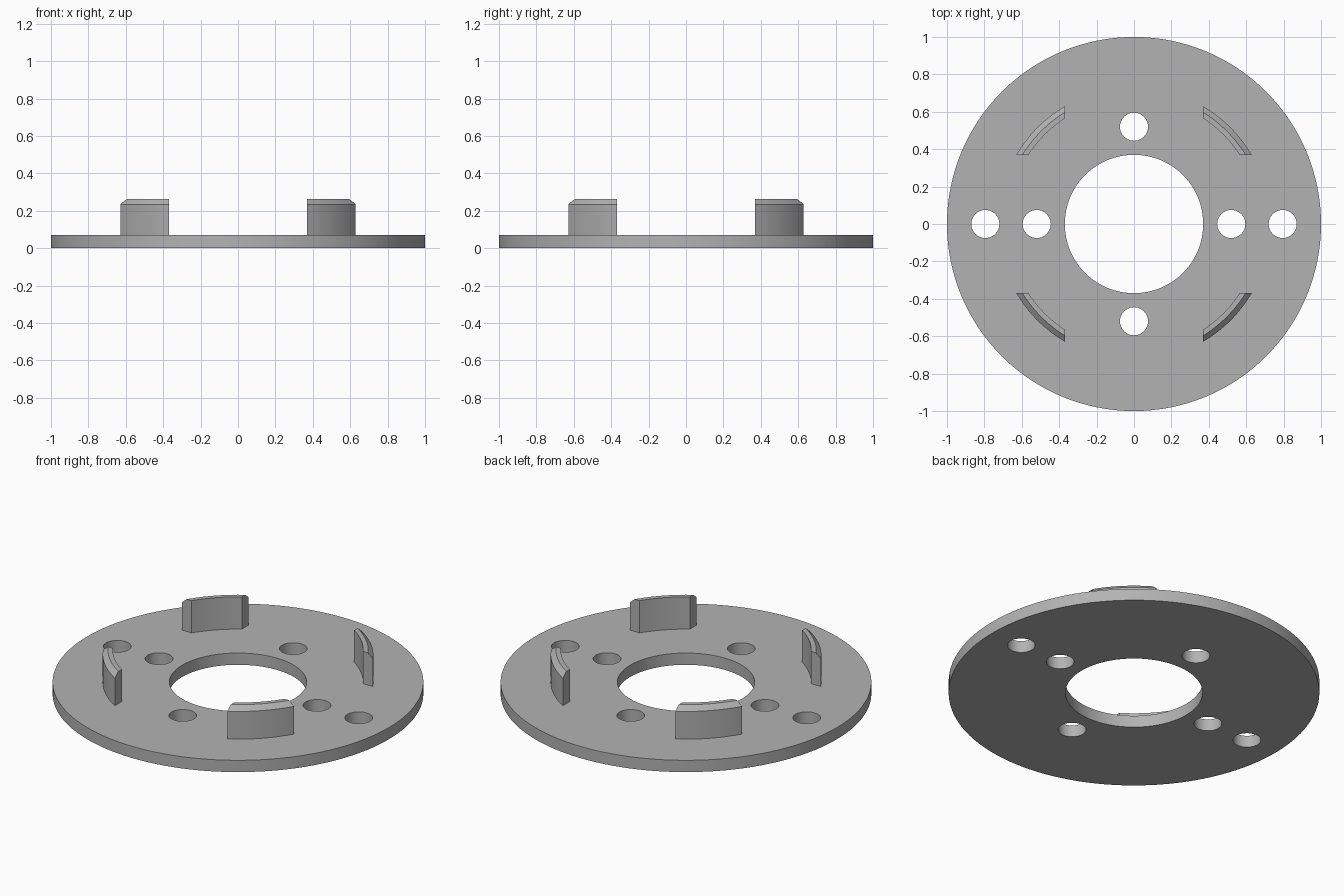
import bpy, bmesh
from math import asin, acos, cos, sin, pi

if "Cube" in bpy.data.objects:
    bpy.data.objects.remove(bpy.data.objects["Cube"])

PLATE_TOP = 0.07
BORE = 0.37        # bore radius, also where the tab ends are cut off
HOLE = 0.075

grey = bpy.data.materials.new("plain grey")
grey.use_nodes = True
grey.diffuse_color = (0.45, 0.45, 0.45, 1)
grey.node_tree.nodes["Principled BSDF"].inputs["Base Color"].default_value = (0.45, 0.45, 0.45, 1)


def make_object(name, bm):
    bmesh.ops.recalc_face_normals(bm, faces=bm.faces)
    mesh = bpy.data.meshes.new(name)
    bm.to_mesh(mesh)
    bm.free()
    mesh.materials.append(grey)
    obj = bpy.data.objects.new(name, mesh)
    bpy.context.collection.objects.link(obj)
    return obj


def add_cylinder(bm, x, y, radius, z0, z1, sides):
    made = bmesh.ops.create_cone(bm, cap_ends=True, segments=sides,
                                 radius1=radius, radius2=radius, depth=z1 - z0)
    bmesh.ops.translate(bm, verts=made["verts"], vec=(x, y, (z0 + z1) / 2))


def smooth(obj):
    bpy.ops.object.select_all(action="DESELECT")
    obj.select_set(True)
    bpy.context.view_layer.objects.active = obj
    bpy.ops.object.shade_smooth_by_angle(angle=pi / 6)


# Round plate
bm = bmesh.new()
add_cylinder(bm, 0, 0, 1, 0, PLATE_TOP, 128)
plate = make_object("round_plate", bm)

# Central bore and six bolt holes
bm = bmesh.new()
add_cylinder(bm, 0, 0, BORE, -0.1, 0.2, 96)
for x, y in [(0.52, 0), (-0.52, 0), (0, 0.52), (0, -0.52), (0.795, 0), (-0.795, 0)]:
    add_cylinder(bm, x, y, HOLE, -0.1, 0.2, 48)
cutter = make_object("hole_cutter", bm)
cutter.hide_render = True

cut = plate.modifiers.new("holes", "BOOLEAN")
cut.operation = "DIFFERENCE"
cut.solver = "EXACT"
cut.object = cutter
bpy.context.view_layer.objects.active = plate
bpy.ops.object.modifier_apply(modifier=cut.name)
bpy.data.objects.remove(cutter)
smooth(plate)

# Curved locating tabs, chamfered on the outer top edge, with square-cut ends
PROFILE = [(0.675, PLATE_TOP), (0.73, PLATE_TOP), (0.73, 0.235), (0.702, 0.262), (0.675, 0.262)]
STEPS = 16


def make_tab(name, turn):
    bm = bmesh.new()
    rings = []
    for i in range(STEPS + 1):
        ring = []
        for r, z in PROFILE:
            start, end = asin(BORE / r), acos(BORE / r)
            a = start + (end - start) * i / STEPS + turn
            ring.append(bm.verts.new((r * cos(a), r * sin(a), z)))
        rings.append(ring)
    n = len(PROFILE)
    for a, b in zip(rings, rings[1:]):
        for j in range(n):
            k = (j + 1) % n
            bm.faces.new((a[j], a[k], b[k], b[j]))
    bm.faces.new(rings[0])
    bm.faces.new(rings[-1])
    smooth(make_object(name, bm))


for q, name in enumerate(["back_left_tab", "back_right_tab", "front_right_tab", "front_left_tab"]):
    make_tab(name, q * pi / 2)
